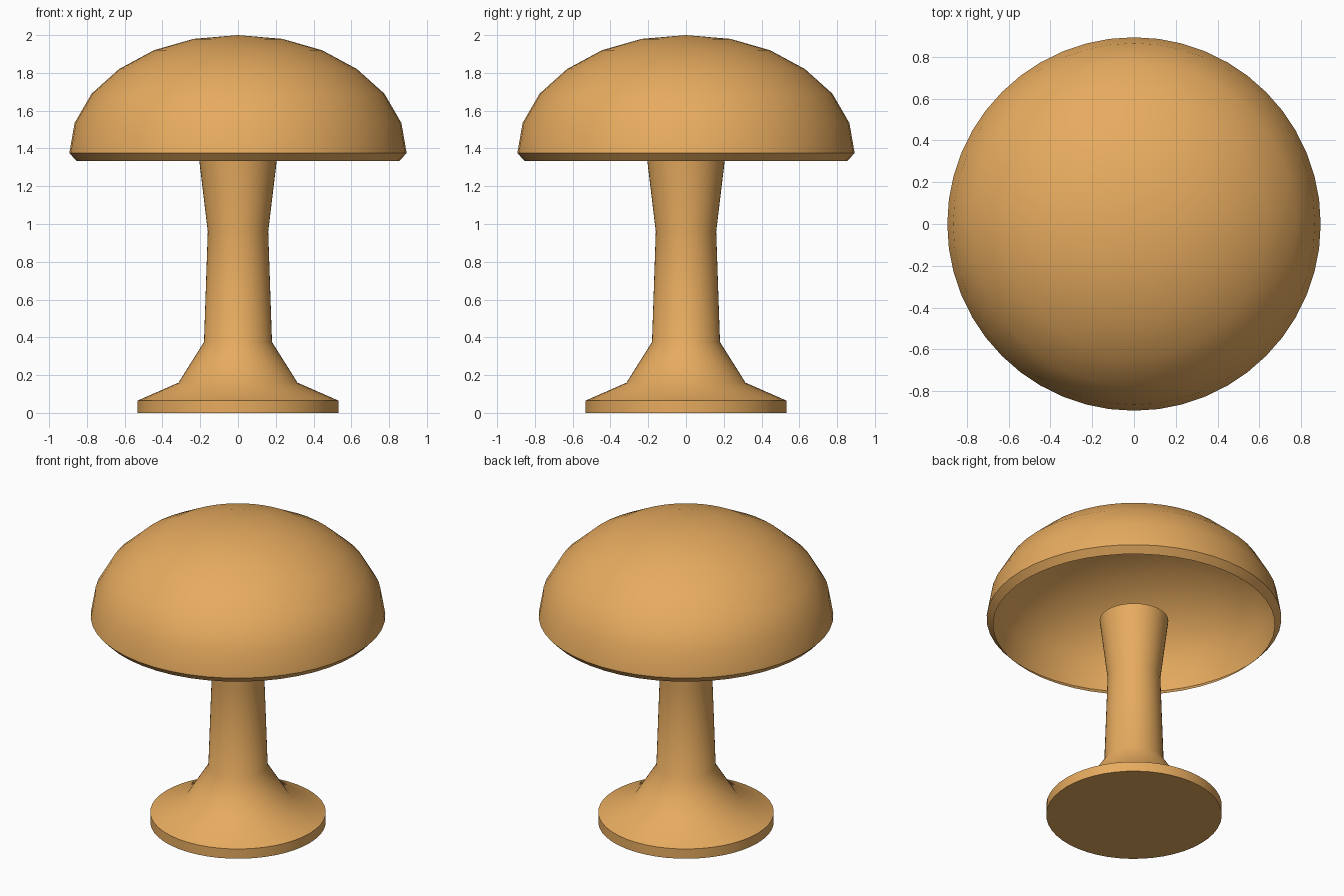
import bpy
import bmesh
from math import radians, tau

SEGMENTS = 48

cube = bpy.data.objects.get("Cube")
if cube:
    bpy.data.objects.remove(cube, do_unlink=True)

# Warm amber finish shared by both parts
amber = bpy.data.materials.new("amber")
amber.use_nodes = True
color = (0.8, 0.41, 0.115, 1)
amber.diffuse_color = color
shader = next(n for n in amber.node_tree.nodes if n.type == "BSDF_PRINCIPLED")
shader.inputs["Base Color"].default_value = color


def lathe(name, profile):
    """Spin a (radius, height) profile around the z axis."""
    bm = bmesh.new()
    verts = [bm.verts.new((r, 0, z)) for r, z in profile]
    edges = [bm.edges.new(pair) for pair in zip(verts, verts[1:])]
    bmesh.ops.spin(bm, geom=verts + edges, cent=(0, 0, 0), axis=(0, 0, 1),
                   angle=tau, steps=SEGMENTS, use_merge=True)
    bmesh.ops.remove_doubles(bm, verts=bm.verts, dist=0.0005)
    bmesh.ops.recalc_face_normals(bm, faces=bm.faces)
    mesh = bpy.data.meshes.new(name)
    bm.to_mesh(mesh)
    bm.free()
    obj = bpy.data.objects.new(name, mesh)
    bpy.context.collection.objects.link(obj)
    mesh.materials.append(amber)
    bpy.ops.object.select_all(action="DESELECT")
    obj.select_set(True)
    bpy.context.view_layer.objects.active = obj
    bpy.ops.object.shade_smooth_by_angle(angle=radians(40))


# Flared foot and waisted stem, ending just inside the shade
lathe("lamp_base", [(0, 0), (0.532, 0), (0.532, 0.065), (0.315, 0.16),
                    (0.18, 0.375), (0.16, 0.96), (0.208, 1.36), (0, 1.36)])

# Thin open dome with a lip turned inward at the rim
lathe("lamp_shade", [(0, 2.0), (0.235, 1.98), (0.445, 1.92), (0.63, 1.82),
                     (0.775, 1.69), (0.865, 1.535), (0.893, 1.375),
                     (0.853, 1.333)])
